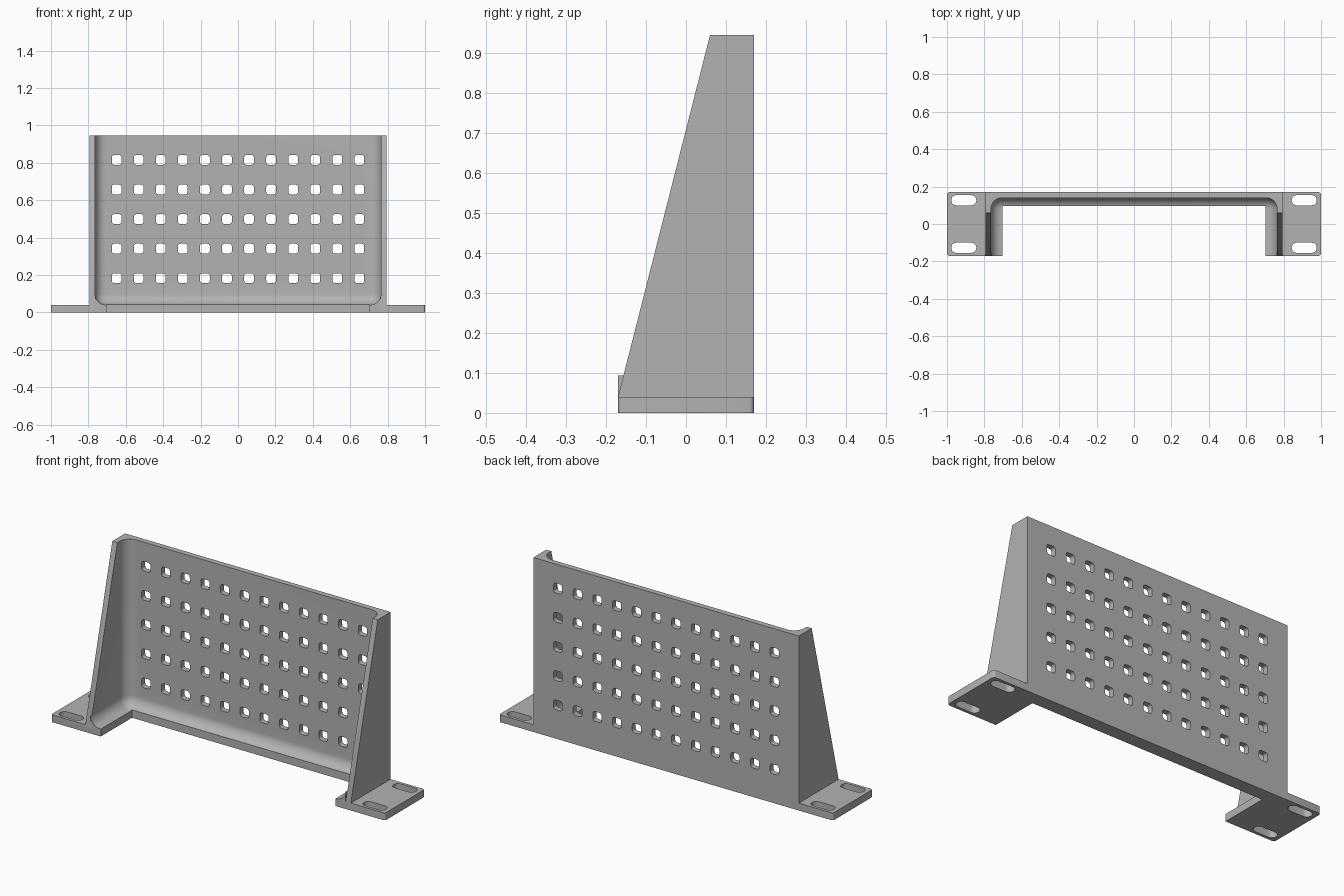
import bpy, bmesh
from math import pi, cos, sin
from mathutils import Vector

cube = bpy.data.objects.get("Cube")
if cube:
    bpy.data.objects.remove(cube, do_unlink=True)

# Main dimensions
HALF_X, BACK, FRONT, TOP = 0.795, 0.17, -0.17, 0.945
WALL, FLOOR, FILLET = 0.03, 0.04, 0.06
INNER_X = HALF_X - WALL

steel = bpy.data.materials.new("grey_steel")
steel.use_nodes = True
GREY = (0.45, 0.45, 0.45, 1)
steel.diffuse_color = GREY
steel.node_tree.nodes["Principled BSDF"].inputs["Base Color"].default_value = GREY


def prism(bm, base, offset):
    """Extrude a closed outline of 3D points by an offset vector."""
    face = bm.faces.new([bm.verts.new(p) for p in base])
    out = bmesh.ops.extrude_face_region(bm, geom=[face])["geom"]
    verts = [g for g in out if isinstance(g, bmesh.types.BMVert)]
    bmesh.ops.translate(bm, verts=verts, vec=Vector(offset))


def box(bm, x, y, z):
    base = [(x[0], y[0], z[0]), (x[1], y[0], z[0]), (x[1], y[1], z[0]), (x[0], y[1], z[0])]
    prism(bm, base, (0, 0, z[1] - z[0]))


def rounded(cx, cy, half_w, half_h, r, steps):
    """Outline of a rectangle with rounded corners."""
    pts = []
    for q, (sx, sy) in enumerate([(1, 1), (-1, 1), (-1, -1), (1, -1)]):
        for i in range(steps + 1):
            a = (q + i / steps) * pi / 2
            pts.append((cx + sx * (half_w - r) + r * cos(a), cy + sy * (half_h - r) + r * sin(a)))
    return pts


def finish(name, bm):
    bmesh.ops.recalc_face_normals(bm, faces=bm.faces)
    mesh = bpy.data.meshes.new(name)
    bm.to_mesh(mesh)
    bm.free()
    mesh.materials.append(steel)
    obj = bpy.data.objects.new(name, mesh)
    bpy.context.collection.objects.link(obj)
    return obj


def combine(target, tool, operation):
    """Apply a boolean and discard the tool object."""
    mod = target.modifiers.new(tool.name, "BOOLEAN")
    mod.operation, mod.object, mod.solver = operation, tool, "EXACT"
    bpy.context.view_layer.objects.active = target
    bpy.ops.object.modifier_apply(modifier=mod.name)
    bpy.data.objects.remove(tool, do_unlink=True)


# Upright block
bm = bmesh.new()
box(bm, (-HALF_X, HALF_X), (FRONT, BACK), (0, TOP))
bracket = finish("perforated_bracket", bm)

# Base plate with softly rounded corners
bm = bmesh.new()
prism(bm, [(x, y, 0) for x, y in rounded(0, 0, 1, BACK, 0.012, 4)], (0, 0, FLOOR))
combine(bracket, finish("base_plate", bm), "UNION")

# Filleted cavity between the side walls
bm = bmesh.new()
box(bm, (-INNER_X, INNER_X), (-0.5, BACK - WALL), (FLOOR, 1.5))
edges = []
for e in bm.edges:
    a, b = (v.co for v in e.verts)
    bottom = max(a.z, b.z) < 0.1 and max(a.y, b.y) > 0
    corner = min(a.y, b.y) > 0 and abs(a.z - b.z) > 0.1
    if bottom or corner:
        edges.append(e)
bmesh.ops.bevel(bm, geom=edges, offset=FILLET, segments=10, profile=0.5, affect="EDGES")
combine(bracket, finish("cavity_cutter", bm), "DIFFERENCE")

# Sloping front edges of the side walls
bm = bmesh.new()
for s in (-1, 1):
    x = s * (INNER_X - 0.0005)
    slope = [(x, FRONT, FLOOR), (x, 0.06, TOP), (x, 0.06, 1.2), (x, -0.4, 1.2), (x, -0.4, FLOOR)]
    prism(bm, slope, (s * 0.1, 0, 0))
combine(bracket, finish("slope_cutter", bm), "DIFFERENCE")

# Open floor between the feet
bm = bmesh.new()
box(bm, (-0.703, 0.703), (-0.5, 0.097), (-0.1, 0.3))
combine(bracket, finish("floor_cutter", bm), "DIFFERENCE")

# Grid of holes in the back wall and mounting slots in the feet
bm = bmesh.new()
for i in range(12):
    for j in range(5):
        hole = rounded((i - 5.5) * 0.118, 0.183 + j * 0.158, 0.026, 0.026, 0.013, 4)
        prism(bm, [(x, 0.1, z) for x, z in hole], (0, 0.15, 0))
for sx in (-1, 1):
    for sy in (-1, 1):
        slot = rounded(sx * 0.91, sy * 0.127, 0.067, 0.027, 0.0265, 8)
        prism(bm, [(x, y, -0.1) for x, y in slot], (0, 0, 0.3))
combine(bracket, finish("hole_cutter", bm), "DIFFERENCE")

# Smooth fillets, crisp edges
bpy.ops.object.select_all(action="DESELECT")
bracket.select_set(True)
bpy.context.view_layer.objects.active = bracket
bpy.ops.object.shade_smooth_by_angle(angle=pi / 6)
